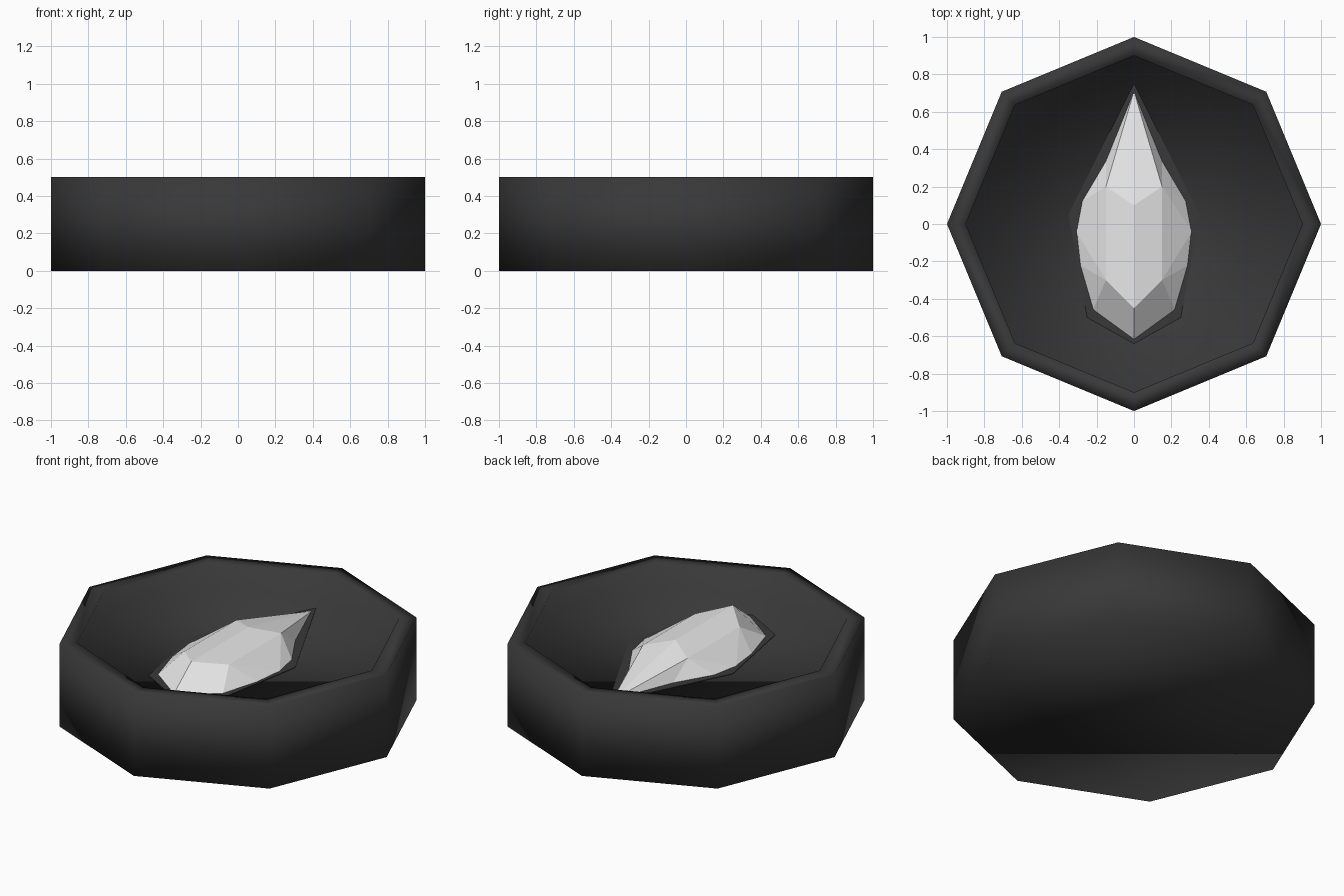
import bpy, bmesh, math

if "Cube" in bpy.data.objects:
    bpy.data.objects.remove(bpy.data.objects["Cube"])


def material(name, rgb):
    m = bpy.data.materials.new(name)
    m.diffuse_color = (*rgb, 1)
    m.use_nodes = True
    m.node_tree.nodes["Principled BSDF"].inputs["Base Color"].default_value = m.diffuse_color
    return m


def finish(name, bm, mat, smooth):
    bmesh.ops.recalc_face_normals(bm, faces=bm.faces[:])
    for f in bm.faces:
        f.smooth = smooth
    me = bpy.data.meshes.new(name)
    bm.to_mesh(me)
    bm.free()
    me.materials.append(mat)
    ob = bpy.data.objects.new(name, me)
    bpy.context.collection.objects.link(ob)
    return ob


black = material("charcoal black", (0.04, 0.04, 0.04))
silver = material("pale grey crystal", (0.8, 0.8, 0.8))
FLOOR = 0.35

# Octagonal dish: outer wall, flat rim, inner wall and floor
bm = bmesh.new()
rings = []
for r, z in [(1, 0), (1, 0.5), (0.9, 0.5), (0.9, FLOOR)]:
    rings.append([bm.verts.new((r * math.cos(i * math.pi / 4),
                                r * math.sin(i * math.pi / 4), z)) for i in range(8)])
for a, b in zip(rings, rings[1:]):
    for i in range(8):
        j = (i + 1) % 8
        bm.faces.new((a[i], a[j], b[j], b[i]))
bm.faces.new(rings[0][::-1])
bm.faces.new(rings[-1])
finish("dish", bm, black, True)

# Thin leaf-shaped setting on the floor
bm = bmesh.new()
leaf = [(0, 0.75), (-0.35, 0.05), (-0.25, -0.5), (0, -0.64), (0.25, -0.5), (0.35, 0.05)]
face = bm.faces.new([bm.verts.new((x, y, FLOOR + 0.003)) for x, y in leaf])
ext = bmesh.ops.extrude_face_region(bm, geom=[face])
for v in ext["geom"]:
    if isinstance(v, bmesh.types.BMVert):
        v.co.z = FLOOR - 0.004
finish("leaf_setting", bm, black, False)

# Faceted crystal: ridge, shoulder points and base outline, mirrored in x
bm = bmesh.new()
ridge_b = bm.verts.new((0, 0.1, 0.485))
ridge_f = bm.verts.new((0, -0.45, 0.485))
tip = bm.verts.new((0, 0.71, FLOOR))
toe = bm.verts.new((0, -0.62, FLOOR))
outline = [(0.15, 0.34), (0.28, 0.12), (0.31, -0.04), (0.29, -0.22), (0.22, -0.46)]
for s in (1, -1):
    sh_b = bm.verts.new((s * 0.15, 0.2, 0.45))
    sh_f = bm.verts.new((s * 0.15, -0.3, 0.45))
    o = [bm.verts.new((s * x, y, FLOOR)) for x, y in outline]
    for f in [(ridge_b, sh_b, tip), (ridge_b, ridge_f, sh_f, sh_b),
              (tip, sh_b, o[0]), (sh_b, o[1], o[0]), (sh_b, o[2], o[1]),
              (sh_b, sh_f, o[2]), (sh_f, o[3], o[2]), (sh_f, o[4], o[3]),
              (ridge_f, toe, o[4], sh_f)]:
        bm.faces.new(f)
finish("crystal", bm, silver, False)
